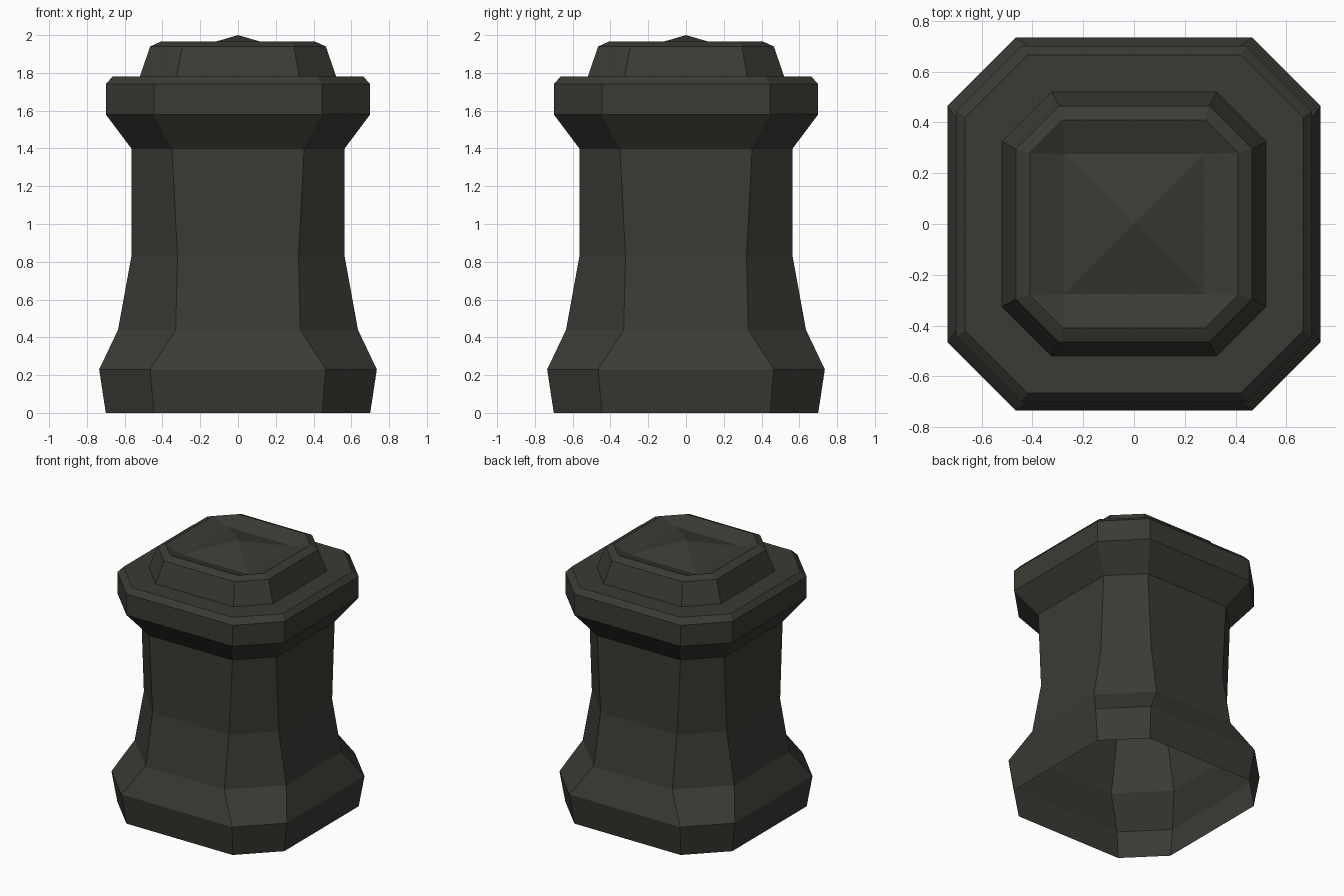
import bpy, bmesh

if "Cube" in bpy.data.objects:
    bpy.data.objects.remove(bpy.data.objects["Cube"])

stone = bpy.data.materials.new("dark_stone")
stone.diffuse_color = (0.045, 0.042, 0.035, 1)
stone.use_nodes = True
stone.node_tree.nodes["Principled BSDF"].inputs["Base Color"].default_value = stone.diffuse_color


def loft(name, rings):
    """Skin chamfered-square rings given as (half width, half flat, z)."""
    bm = bmesh.new()
    loops = []
    for a, b, z in rings:
        pts = [(a, -b), (a, b), (b, a), (-b, a), (-a, b), (-a, -b), (-b, -a), (b, -a)]
        loops.append([bm.verts.new((x, y, z)) for x, y in pts])
    for lo, hi in zip(loops, loops[1:]):
        for i in range(8):
            j = (i + 1) % 8
            bm.faces.new((lo[i], lo[j], hi[j], hi[i]))
    # square rings and the apex collapse to single points
    bmesh.ops.remove_doubles(bm, verts=bm.verts, dist=0.0005)
    mesh = bpy.data.meshes.new(name)
    bm.to_mesh(mesh)
    bm.free()
    mesh.materials.append(stone)
    obj = bpy.data.objects.new(name, mesh)
    bpy.context.collection.objects.link(obj)
    return obj


# flared foot, open underneath
loft("base", [(0.70, 0.445, 0), (0.735, 0.465, 0.23), (0.635, 0.33, 0.44)])

# tapering column
loft("shaft", [(0.635, 0.33, 0.44), (0.565, 0.32, 0.825), (0.565, 0.35, 1.40)])

# overhanging collar with bevelled top edge and flat ledge
loft("collar", [(0.565, 0.35, 1.40), (0.70, 0.445, 1.58), (0.70, 0.445, 1.74),
                (0.665, 0.42, 1.78), (0.52, 0.325, 1.78)])

# raised cap, sunken square and low pyramid
loft("cap", [(0.52, 0.325, 1.78), (0.465, 0.295, 1.94), (0.41, 0.28, 1.965),
             (0.275, 0.275, 1.92), (0, 0, 2.0)])
